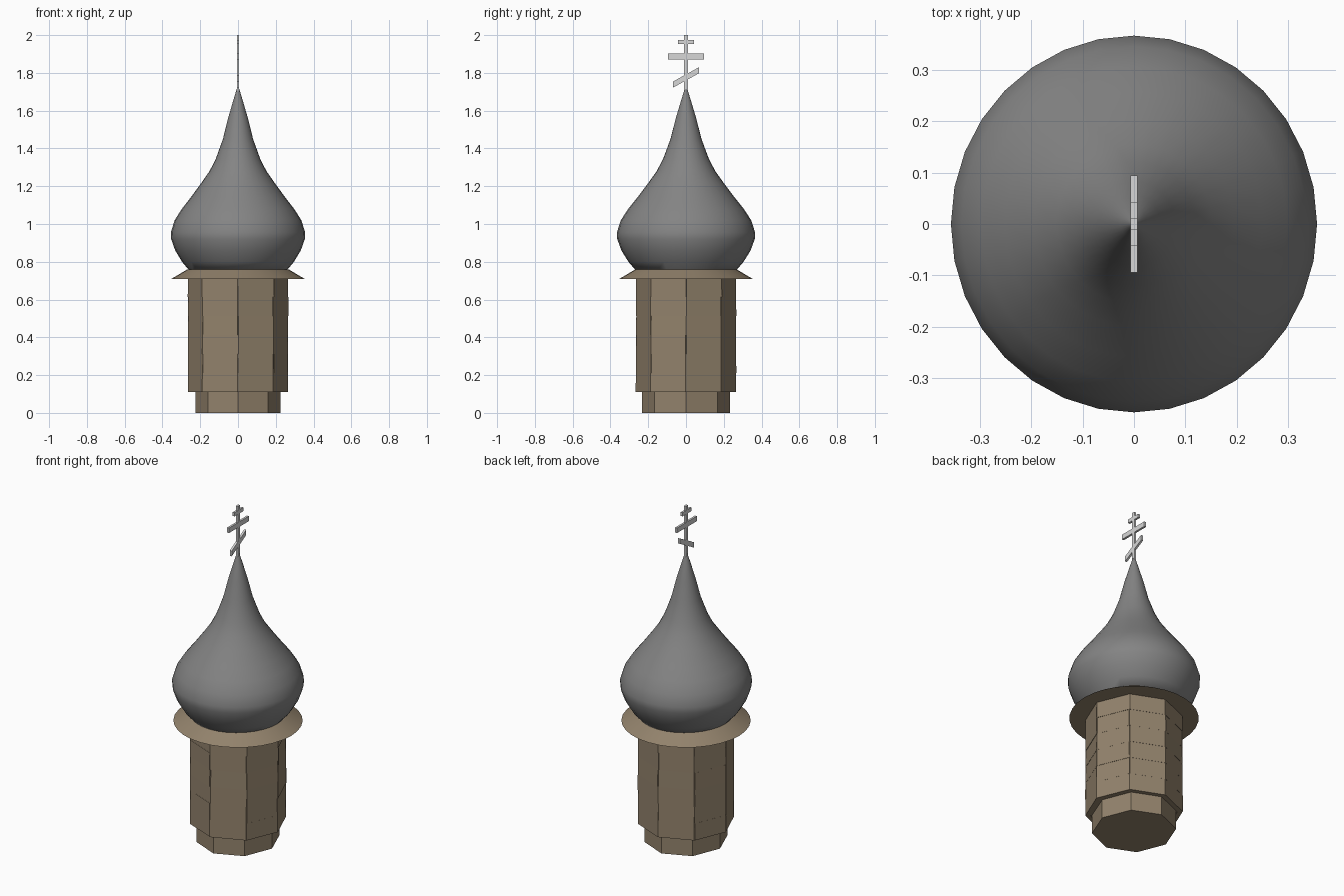
import bpy, bmesh, math, random
from mathutils import Matrix, Vector

if "Cube" in bpy.data.objects:
    bpy.data.objects.remove(bpy.data.objects["Cube"])

random.seed(4)


def material(name, rgb):
    m = bpy.data.materials.new(name)
    m.diffuse_color = (*rgb, 1)
    m.use_nodes = True
    m.node_tree.nodes["Principled BSDF"].inputs["Base Color"].default_value = m.diffuse_color
    return m


WOOD = material("weathered wood", (0.29, 0.225, 0.15))
LEAD = material("grey roof metal", (0.23, 0.23, 0.23))
SILVER = material("silver metal", (0.68, 0.68, 0.68))


def finish(bm, name, mat, smooth=None):
    bmesh.ops.recalc_face_normals(bm, faces=bm.faces)
    me = bpy.data.meshes.new(name)
    bm.to_mesh(me)
    bm.free()
    ob = bpy.data.objects.new(name, me)
    bpy.context.collection.objects.link(ob)
    me.materials.append(mat)
    if smooth:
        bpy.ops.object.select_all(action='DESELECT')
        ob.select_set(True)
        bpy.context.view_layer.objects.active = ob
        bpy.ops.object.shade_smooth_by_angle(angle=math.radians(smooth))
    return ob


def lathe(name, profile, sides, mat, sx=1.0, smooth=None):
    """Rings of (radius, height) joined into a capped solid."""
    bm = bmesh.new()
    rings = []
    for r, z in profile:
        rings.append([bm.verts.new((r * sx * math.cos(a), r * math.sin(a), z))
                      for a in (2 * math.pi * i / sides for i in range(sides))])
    for lo, hi in zip(rings, rings[1:]):
        for i in range(sides):
            j = (i + 1) % sides
            bm.faces.new((lo[i], lo[j], hi[j], hi[i]))
    bm.faces.new(rings[0])
    bm.faces.new(rings[-1])
    return finish(bm, name, mat, smooth)


# Octagonal foot and the core of the drum
lathe("drum_foot", [(0.234, 0), (0.234, 0.13)], 8, WOOD, 0.965)
lathe("drum_core", [(0.258, 0.113), (0.258, 0.72)], 8, WOOD)

# Slightly uneven timber courses on the eight sides of the drum
bm = bmesh.new()
COURSES, Z0, Z1 = 6, 0.11, 0.715
step = (Z1 - Z0) / COURSES
for side in range(8):
    rot = Matrix.Rotation(math.radians(22.5 + 45 * side), 4, 'Z')
    for c in range(COURSES):
        z = Z0 + c * step
        out = 0.2445 + random.uniform(-0.0008, 0.0008)
        lip = 0.0015 if c == 3 else 0.0006
        left = -0.1015 + random.uniform(-0.003, 0.004)
        right = 0.1015 + random.uniform(-0.004, 0.003)
        lower = [(0.22, left), (out + lip, left), (out + lip, right), (0.22, right)]
        upper = [(0.22, left), (out, left), (out, right), (0.22, right)]
        a = [bm.verts.new(rot @ Vector((x, y, z))) for x, y in lower]
        b = [bm.verts.new(rot @ Vector((x, y, z + step))) for x, y in upper]
        bm.faces.new(a)
        bm.faces.new(b)
        for i in range(4):
            j = (i + 1) % 4
            bm.faces.new((a[i], a[j], b[j], b[i]))
finish(bm, "drum_timbers", WOOD)

# Flared eave under the dome
lathe("eave", [(0.352, 0.71), (0.268, 0.76)], 32, WOOD, 1.0, 30)

# Onion dome
dome = [(0.268, 0.757), (0.305, 0.80), (0.342, 0.86), (0.364, 0.92), (0.366, 0.955),
        (0.345, 1.02), (0.306, 1.08), (0.258, 1.14), (0.200, 1.217), (0.155, 1.28),
        (0.121, 1.345), (0.082, 1.45), (0.054, 1.56), (0.027, 1.65), (0.007, 1.715)]
lathe("onion_dome", dome, 32, LEAD, 0.972, 50)


# Three-barred cross in the y-z plane; rise shears the slanted bar
def bar(name, half, z, height, rise=0.0, thick=0.013):
    bm = bmesh.new()
    bmesh.ops.create_cube(bm, size=1)
    for v in bm.verts:
        y = v.co.y * 2 * half
        v.co = (v.co.x * thick, y, z + v.co.z * height + v.co.y * rise)
    finish(bm, name, SILVER)


bar("cross_post", 0.011, 1.845, 0.31)
bar("cross_top_bar", 0.042, 1.963, 0.022, thick=0.0128)
bar("cross_main_bar", 0.094, 1.887, 0.030, thick=0.0128)
bar("cross_slanted_bar", 0.068, 1.776, 0.032, 0.075, thick=0.0128)
